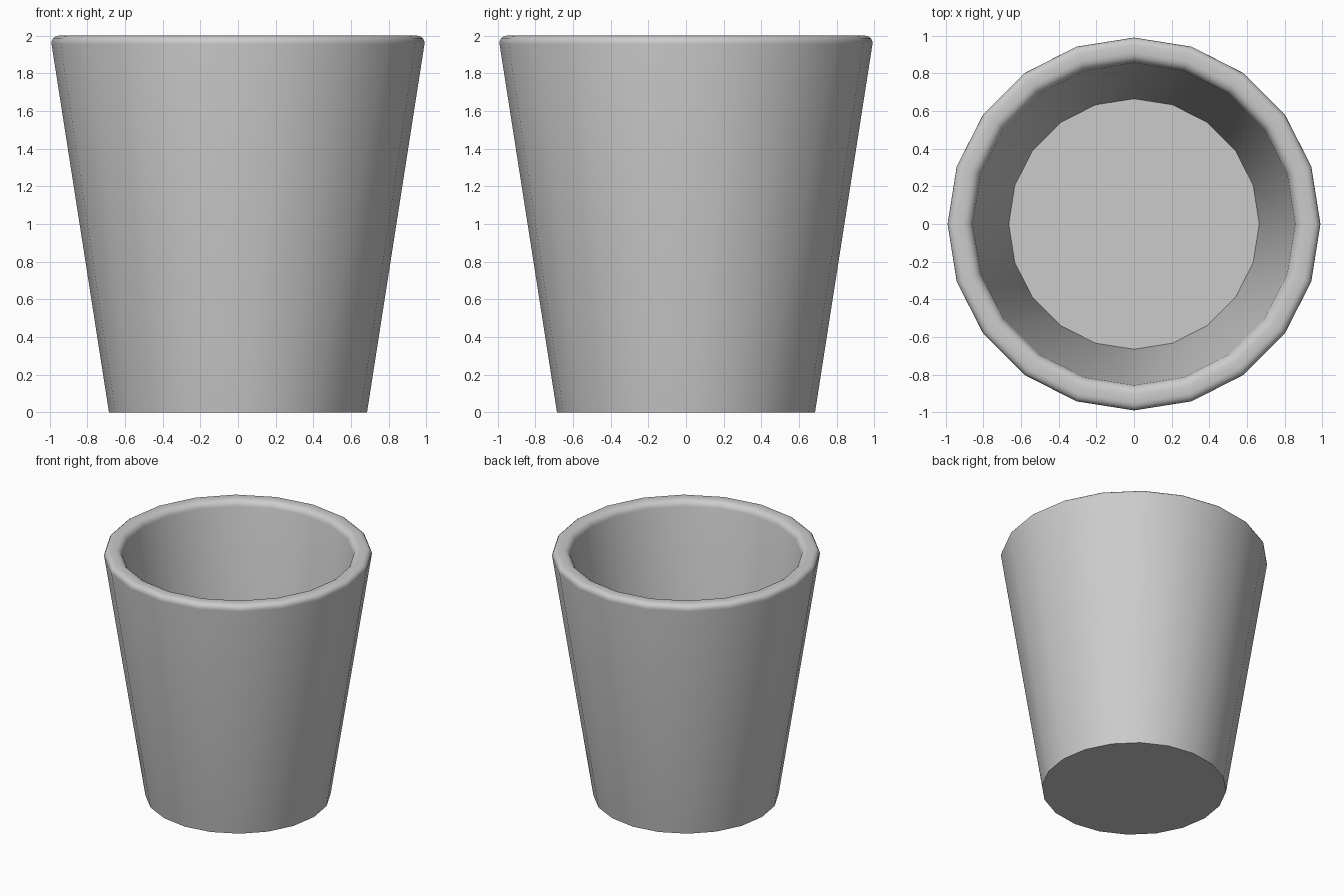
import bpy, bmesh, math

if "Cube" in bpy.data.objects:
    bpy.data.objects.remove(bpy.data.objects["Cube"])

SIDES = 20
# cup profile (radius, height): base, outer rim, inner rim, inside floor
PROFILE = [(0.685, 0.0), (0.997, 2.0), (0.861, 2.0), (0.665, 0.2)]

bm = bmesh.new()


def ring(radius, z):
    return [bm.verts.new((radius * math.cos(2 * math.pi * i / SIDES),
                          radius * math.sin(2 * math.pi * i / SIDES), z))
            for i in range(SIDES)]


# walls: bridge successive rings, then cap the base and the inside floor
rings = [ring(r, z) for r, z in PROFILE]
for a, b in zip(rings, rings[1:]):
    for i in range(SIDES):
        j = (i + 1) % SIDES
        bm.faces.new((a[i], a[j], b[j], b[i]))
bm.faces.new(rings[0][::-1])
bm.faces.new(rings[-1])
bmesh.ops.recalc_face_normals(bm, faces=bm.faces)

# rounded lip
lip = [e for e in bm.edges
       if all(v.co.z > 1.99 for v in e.verts)
       and abs(e.verts[0].co.length - e.verts[1].co.length) < 0.01]
bmesh.ops.bevel(bm, geom=lip, offset=0.047, offset_type='OFFSET',
                segments=4, profile=0.5, affect='EDGES')

mesh = bpy.data.meshes.new("cup")
bm.to_mesh(mesh)
bm.free()
cup = bpy.data.objects.new("cup", mesh)
bpy.context.collection.objects.link(cup)
bpy.context.view_layer.objects.active = cup
cup.select_set(True)
bpy.ops.object.shade_smooth_by_angle(angle=math.radians(35))
